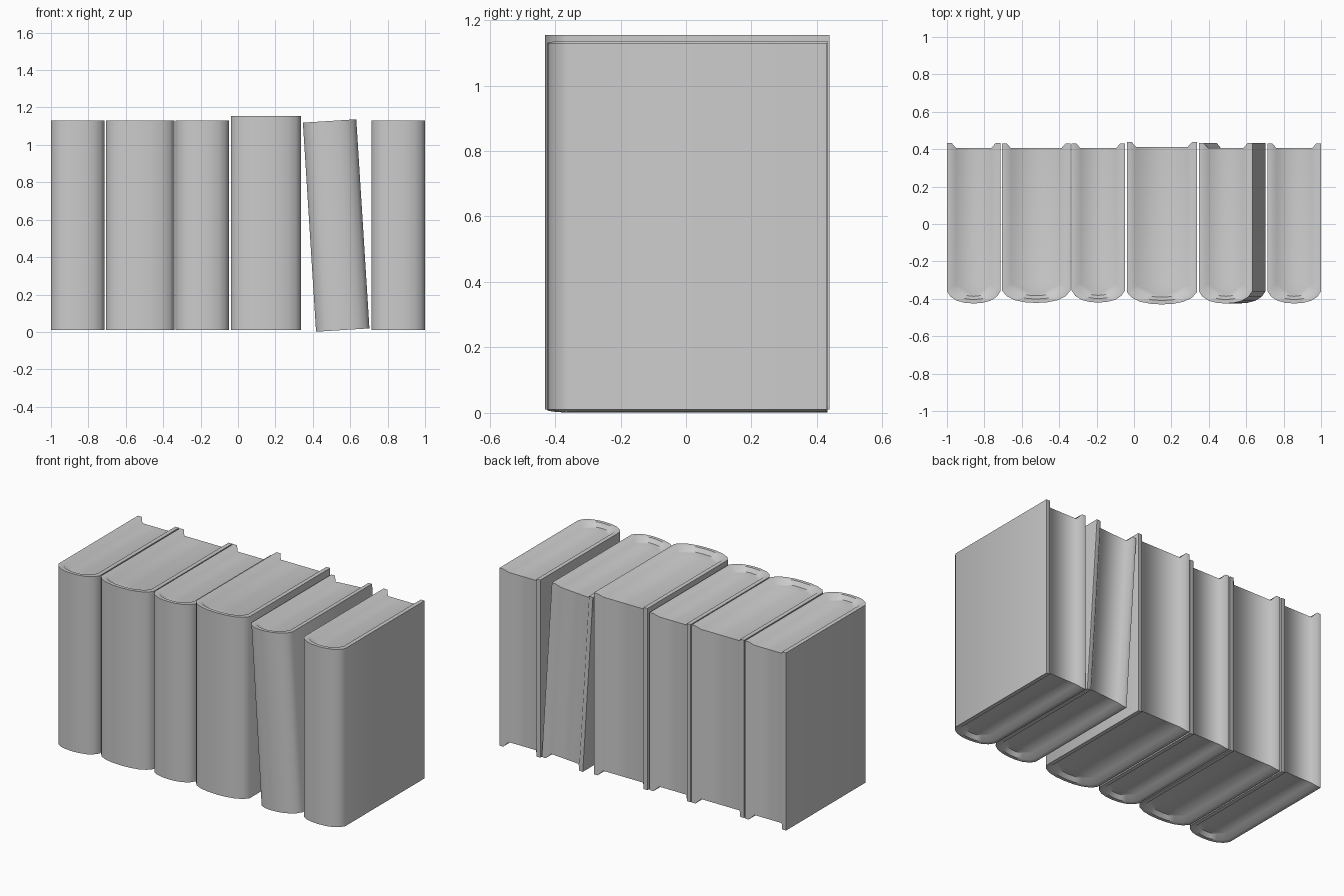
import bpy, bmesh, math

if "Cube" in bpy.data.objects:
    bpy.data.objects.remove(bpy.data.objects["Cube"])


def rim_path(w, back, front, t, d):
    """Plan outline of the cover: back left, round the spine, back right."""
    side = front + 0.065
    half = w / 2 - t
    pts = [(-half, back - d)]
    for f, drop in ((-1, 0), (-0.86, 0.45), (-0.62, 0.78), (-0.32, 0.95), (0, 1),
                    (0.32, 0.95), (0.62, 0.78), (0.86, 0.45), (1, 0)):
        pts.append((f * half, side - drop * 0.065 + t * 0.8))
    pts.append((half, back - d))
    return pts


def make_book(name, x, w, height, back, front, tilt=0):
    bm = bmesh.new()
    # outer cover, inner edge of the cover rim, recessed page block
    layers = []
    for t, d in ((0, 0), (0.026, 0), (0.048, 0.025)):
        path = rim_path(w, back, front, t, d)
        top = [bm.verts.new((px, py, height - d)) for px, py in path]
        bottom = [bm.verts.new((px, py, d)) for px, py in path]
        layers.append(top + bottom[::-1])
    n = len(layers[0])
    half = n // 2
    # rim and sloped edge run as one closed loop round top, back and bottom
    for a, b in zip(layers, layers[1:]):
        for i in range(n):
            j = (i + 1) % n
            bm.faces.new((a[i], a[j], b[j], b[i]))
    # cover boards and rounded spine
    o = layers[0]
    for i in range(half - 1):
        bm.faces.new((o[i], o[i + 1], o[n - 2 - i], o[n - 1 - i]))
    # pages
    p = layers[2]
    bm.faces.new(p[:half])
    bm.faces.new(p[half:])
    bm.faces.new((p[0], p[half - 1], p[half], p[n - 1]))
    bmesh.ops.recalc_face_normals(bm, faces=bm.faces)

    mesh = bpy.data.meshes.new(name)
    bm.to_mesh(mesh)
    bm.free()
    ob = bpy.data.objects.new(name, mesh)
    bpy.context.collection.objects.link(ob)
    ob.location = (x, 0, 0.01)
    ob.rotation_euler.y = tilt
    bpy.ops.object.select_all(action='DESELECT')
    ob.select_set(True)
    bpy.context.view_layer.objects.active = ob
    bpy.ops.object.shade_smooth_by_angle(angle=math.radians(50))
    return ob


# row of books, left to right
lean = math.radians(-3.6)
make_book("book_1", -0.857, 0.286, 1.12, 0.432, -0.425)
make_book("book_2", -0.523, 0.365, 1.12, 0.43, -0.422)
make_book("book_3", -0.191, 0.286, 1.12, 0.43, -0.42)
make_book("book_tall", 0.149, 0.374, 1.145, 0.438, -0.43)
make_book("book_leaning", 0.56, 0.286, 1.12, 0.432, -0.425, lean)
make_book("book_6", 0.857, 0.286, 1.12, 0.43, -0.425)
